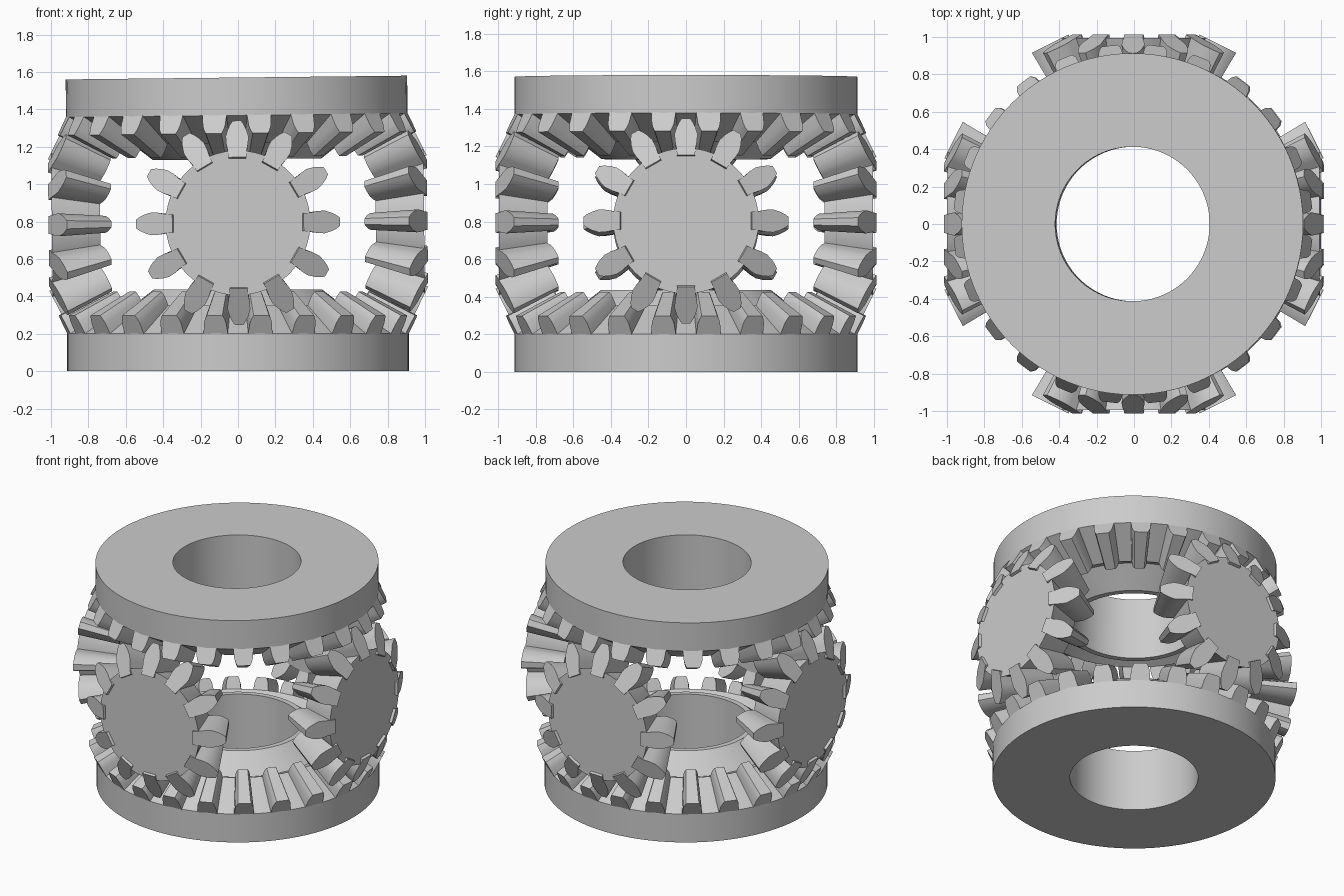
import bpy, bmesh
from math import pi, sin, cos, radians
from mathutils import Matrix, Vector

if "Cube" in bpy.data.objects:
    bpy.data.objects.remove(bpy.data.objects["Cube"])

FACE = 0.74              # inner end of every tooth = outer end scaled toward the cone apex
TILT = Matrix.Rotation(-0.011, 4, 'Y')   # slight lean of the upper assembly


def lathe(bm, profile, seg):
    """Revolve a closed (radius, height) profile about z."""
    rings = []
    for r, h in profile:
        if r == 0:
            rings.append([bm.verts.new((0, 0, h))] * seg)
        else:
            rings.append([bm.verts.new((r * cos(2 * pi * i / seg), r * sin(2 * pi * i / seg), h))
                          for i in range(seg)])
    for k in range(len(rings)):
        a, b = rings[k], rings[(k + 1) % len(rings)]
        if a[0] is a[1] and b[0] is b[1]:
            continue
        for i in range(seg):
            j = (i + 1) % seg
            bm.faces.new(list(dict.fromkeys((a[i], a[j], b[j], b[i]))))


def add_teeth(bm, count, phase, root, slope, shape):
    """Tapered teeth: shape is (height along back cone, half width)."""
    for n in range(count):
        rot = Matrix.Rotation(phase + 2 * pi * n / count, 4, 'Z')
        outline = shape + [(t, -w) for t, w in reversed(shape)]
        outer = [rot @ Vector((root[0] + t * slope[0], w, root[1] + t * slope[1])) for t, w in outline]
        vo = [bm.verts.new(p) for p in outer]
        vi = [bm.verts.new(p * FACE) for p in outer]
        bm.faces.new(vo)
        bm.faces.new(list(reversed(vi)))
        for i in range(len(vo)):
            j = (i + 1) % len(vo)
            bm.faces.new((vo[j], vo[i], vi[i], vi[j]))


def bevel_gear(name, profile, seg, teeth, matrix):
    bm = bmesh.new()
    lathe(bm, profile, seg)
    add_teeth(bm, *teeth)
    bmesh.ops.recalc_face_normals(bm, faces=bm.faces)
    mesh = bpy.data.meshes.new(name)
    bm.to_mesh(mesh)
    bm.free()
    ob = bpy.data.objects.new(name, mesh)
    bpy.context.collection.objects.link(ob)
    ob.matrix_world = matrix
    bpy.ops.object.select_all(action='DESELECT')
    ob.select_set(True)
    bpy.context.view_layer.objects.active = ob
    bpy.ops.object.shade_smooth_by_angle(angle=radians(25))


# Large side gears: bored rim, tooth cone and raised collar (heights measured from the apex)
side_profile = [(0.413, 0.785), (0.913, 0.785), (0.913, 0.583), (0.677, 0.433),
                (0.60, 0.465), (0.45, 0.348), (0.413, 0.348)]
side_shape = [(-0.03, 0.066), (0.0, 0.065), (0.06, 0.060), (0.085, 0.053), (0.108, 0.042)]
side_teeth = (24, radians(7.5), (0.913, 0.583), (0.447, -0.894), side_shape)
centre = Matrix.Translation((0, 0, 0.785))
bevel_gear("bottom_side_gear", side_profile, 96, side_teeth, centre @ Matrix.Rotation(pi, 4, 'X'))
bevel_gear("top_side_gear", side_profile, 96, side_teeth, centre @ TILT)

# Four pinions around the middle
r0, d0 = 0.387, 0.995
pinion_profile = [(0, d0), (r0, d0), (r0 * FACE, d0 * FACE), (0, d0 * FACE)]
pinion_shape = [(-0.04, 0.048), (0.0, 0.051), (0.045, 0.059), (0.085, 0.061),
                (0.125, 0.050), (0.155, 0.037), (0.178, 0.022)]
pinion_teeth = (12, 0, (r0, d0), (0.894, -0.447), pinion_shape)
centre = Matrix.Translation((0, 0, 0.793))
for k, side in enumerate(("right", "back", "left", "front")):
    turn = Matrix.Rotation(k * pi / 2, 4, 'Z') @ Matrix.Rotation(pi / 2, 4, 'Y')
    bevel_gear(side + "_pinion", pinion_profile, 72, pinion_teeth, centre @ TILT @ turn)
